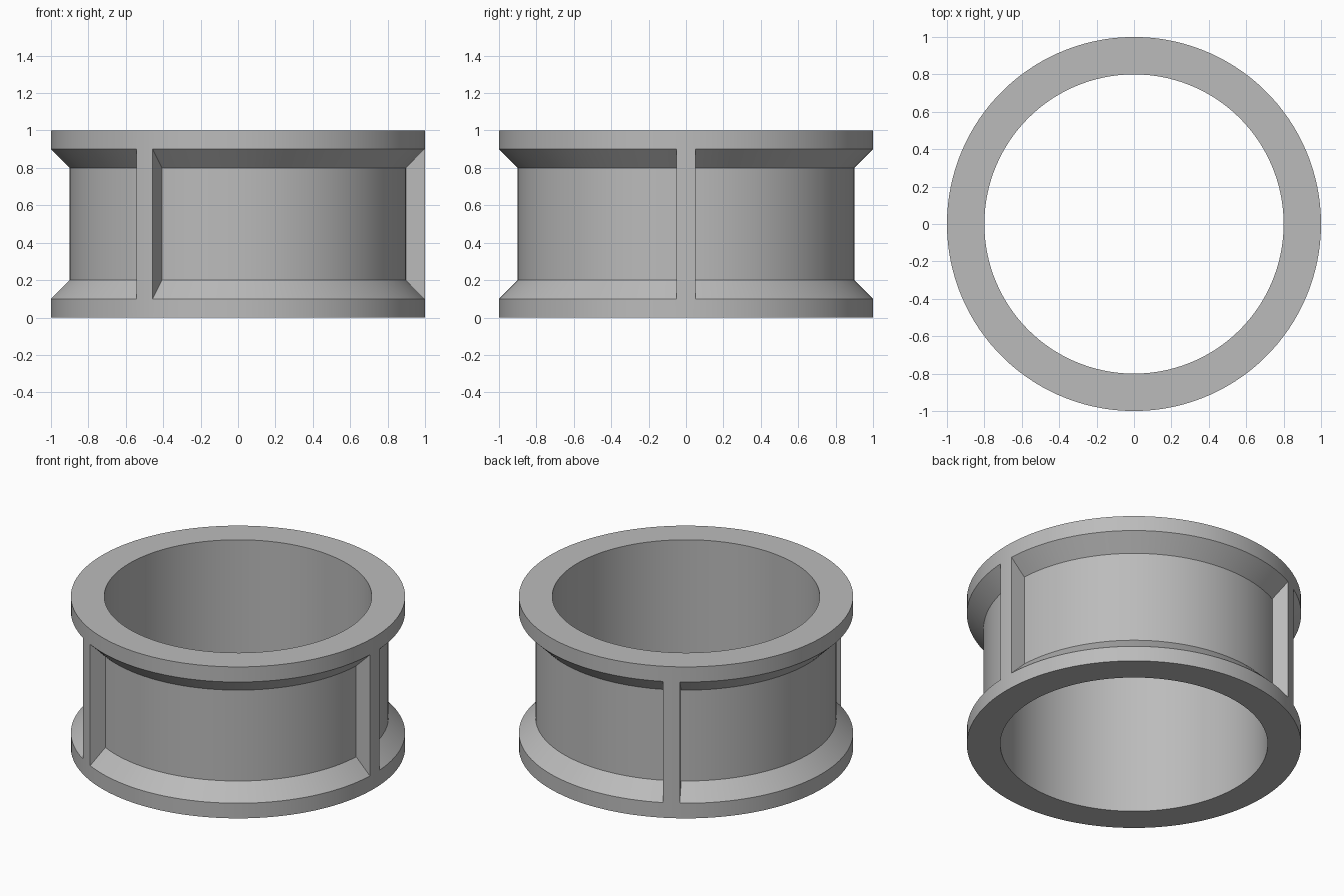
import bpy, bmesh
from math import asin, cos, sin, pi, radians

if "Cube" in bpy.data.objects:
    bpy.data.objects.remove(bpy.data.objects["Cube"])

# Plain grey material
GREY = (0.5, 0.5, 0.5, 1)
grey = bpy.data.materials.new("plain grey")
grey.use_nodes = True
grey.diffuse_color = GREY
grey.node_tree.nodes["Principled BSDF"].inputs["Base Color"].default_value = GREY

# Cross-section (radius, height), from the bore bottom round to the bore top
PROFILE = [(0.8, 0), (1, 0), (1, 0.1), (0.9, 0.2),
           (0.9, 0.8), (1, 0.9), (1, 1), (0.8, 1)]
RIBS, HALF_RIB = 3, 0.05
POCKET_STEPS, RIB_STEPS = 40, 4
SECTOR = 2 * pi / RIBS

bm = bmesh.new()


def column(start, t, rib):
    """One cross-section; rib sides stay parallel, so the angle depends on radius."""
    verts = []
    for row, (r, z) in enumerate(PROFILE):
        if rib and row in (3, 4):
            verts.append(None)
            continue
        edge = asin(HALF_RIB / r)
        a = start + (edge * (2 * t - 1) if rib else edge + t * (SECTOR - 2 * edge))
        verts.append(bm.verts.new((r * cos(a), r * sin(a), z)))
    return verts


# Columns all the way round: pocket (with both its edges), then the next rib's interior
columns = []
for k in range(RIBS):
    for j in range(POCKET_STEPS + 1):
        columns.append((column(k * SECTOR, j / POCKET_STEPS, False), j < POCKET_STEPS))
    for j in range(1, RIB_STEPS):
        columns.append((column((k + 1) * SECTOR, j / RIB_STEPS, True), False))

# Skin between neighbouring columns
n = len(PROFILE)
pocket_rows = list(range(n))
rib_rows = [0, 1, 2, 5, 6, 7]
for i, (a, in_pocket) in enumerate(columns):
    b = columns[(i + 1) % len(columns)][0]
    rows = pocket_rows if in_pocket else rib_rows
    for p, q in zip(rows, rows[1:] + rows[:1]):
        bm.faces.new((a[p], b[p], b[q], a[q]))

# Flat side walls of the ribs
per_sector = POCKET_STEPS + RIB_STEPS
for k in range(RIBS):
    for j in (0, POCKET_STEPS):
        bm.faces.new(columns[k * per_sector + j][0][2:6])

bmesh.ops.recalc_face_normals(bm, faces=bm.faces)
mesh = bpy.data.meshes.new("ribbed_ring")
bm.to_mesh(mesh)
bm.free()
mesh.materials.append(grey)
ring = bpy.data.objects.new("ribbed_ring", mesh)
bpy.context.collection.objects.link(ring)

# Smooth round surfaces, sharp corners
bpy.ops.object.select_all(action="DESELECT")
ring.select_set(True)
bpy.context.view_layer.objects.active = ring
bpy.ops.object.shade_smooth_by_angle(angle=radians(30))
